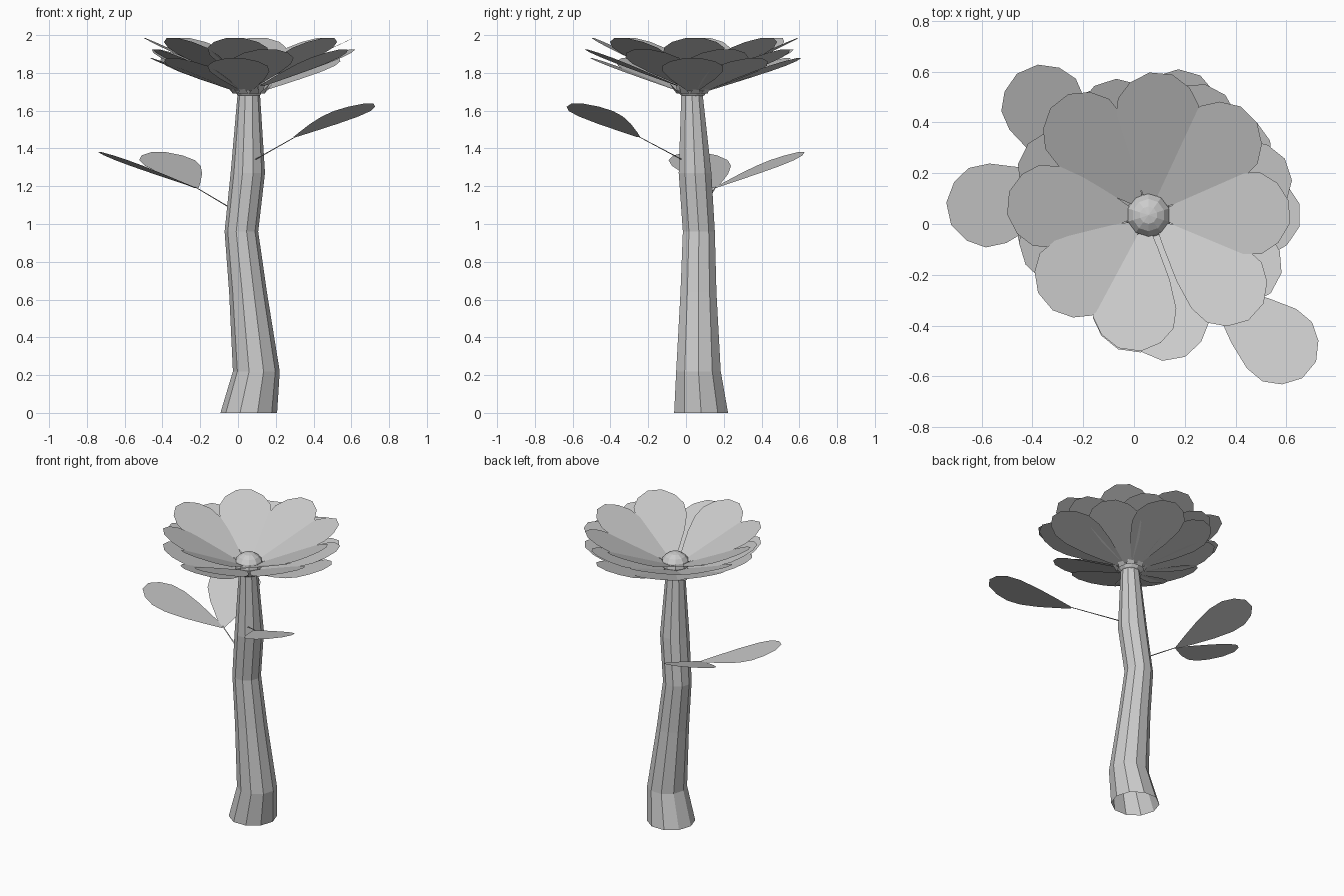
import bpy, bmesh, math
from mathutils import Vector

if "Cube" in bpy.data.objects:
    bpy.data.objects.remove(bpy.data.objects["Cube"])

HUB = Vector((0.057, 0.035, 0))


def make_object(name, bm):
    bmesh.ops.recalc_face_normals(bm, faces=bm.faces)
    mesh = bpy.data.meshes.new(name)
    bm.to_mesh(mesh)
    bm.free()
    obj = bpy.data.objects.new(name, mesh)
    bpy.context.collection.objects.link(obj)
    return obj


def tube(name, rings, sides):
    """Faceted open tube through horizontal rings (x, y, z, radius)."""
    bm = bmesh.new()
    loops = [[bm.verts.new((x + r * math.cos(math.tau * i / sides),
                            y + r * math.sin(math.tau * i / sides), z))
              for i in range(sides)] for x, y, z, r in rings]
    for a, b in zip(loops, loops[1:]):
        for i in range(sides):
            j = (i + 1) % sides
            bm.faces.new((a[i], a[j], b[j], b[i]))
    return make_object(name, bm)


# Half widths along a blade, from narrow base to round tip
BLADE = [(0, 0.012), (0.15, 0.055), (0.4, 0.12), (0.62, 0.16),
         (0.78, 0.16), (0.91, 0.118), (1, 0.045)]


def blade(name, base, tip, width=1.0):
    """Thin petal or leaf with a midrib, level from side to side."""
    base, tip = Vector(base), Vector(tip)
    axis = tip - base
    side = axis.cross(Vector((0, 0, 1))).normalized()
    bm = bmesh.new()
    rows = []
    for t, w in BLADE:
        p = base + axis * t
        rows.append([bm.verts.new(p + side * w * width * s) for s in (-1, 0, 1)])
    for a, b in zip(rows, rows[1:]):
        for k in (0, 1):
            bm.faces.new((a[k], a[k + 1], b[k + 1], b[k]))
    return make_object(name, bm)


def polar(angle, r, z):
    a = math.radians(angle)
    return HUB + Vector((r * math.cos(a), r * math.sin(a), z))


# Crooked tapering stem
tube("stem", [(0.057, 0.08, 0, 0.15), (0.097, 0.066, 0.22, 0.124),
              (0.053, 0.066, 0.64, 0.1), (0.018, 0.068, 0.96, 0.089),
              (0.052, 0.048, 1.27, 0.091), (0.057, 0.032, 1.68, 0.06)], 10)

# Flower centre
bm = bmesh.new()
bmesh.ops.create_uvsphere(bm, u_segments=10, v_segments=8, radius=0.09)
for v in bm.verts:
    v.co = Vector((v.co.x, v.co.y, v.co.z * 0.9 + 1.74)) + HUB
make_object("flower_centre", bm)

# Pointed sepals around the centre
bm = bmesh.new()
for i in range(9):
    a = 40 * i + 10
    left, right = polar(a - 20, 0.085, 1.69), polar(a + 20, 0.085, 1.69)
    bm.faces.new([bm.verts.new(p) for p in (left, right, polar(a, 0.13, 1.745))])
make_object("sepals", bm)

# Petal layers: base height, tip height, (angle, reach) pairs
LAYERS = {
    "inner": (1.75, 1.985, [(175, .555), (128, .57), (85, .56), (45, .56),
                            (1, .555), (-42, .57), (-98, .535), (-140, .53)]),
    "middle": (1.72, 1.925, [(-80, .575), (-28, .57), (18, .58), (62, .56),
                             (108, .55), (154, .55), (-163, .52)]),
    "outer": (1.695, 1.878, [(0, .595), (36, .56), (74, .585), (-98, .54),
                             (-140, .53), (-174, .52), (148, .52), (112, .54)]),
}
for layer, (z0, z1, petals) in LAYERS.items():
    for i, (angle, reach) in enumerate(petals):
        blade(f"{layer}_petal_{i + 1}", polar(angle, 0.05, z0), polar(angle, reach, z1))

# Leaves
blade("right_leaf", (0.30, -0.25, 1.46), (0.69, -0.575, 1.637), 0.95)
blade("left_leaf", (-0.22, 0.15, 1.19), (-0.73, 0.04, 1.38))
blade("back_left_leaf", (-0.22, 0.15, 1.19), (-0.42, 0.61, 1.38))

# Thin leaf stalks
tube("right_stalk", [(0.08, -0.01, 1.335, 0.006), (0.31, -0.255, 1.465, 0.004)], 4)
tube("left_stalk", [(-0.04, 0.09, 1.085, 0.006), (-0.225, 0.155, 1.195, 0.004)], 4)
